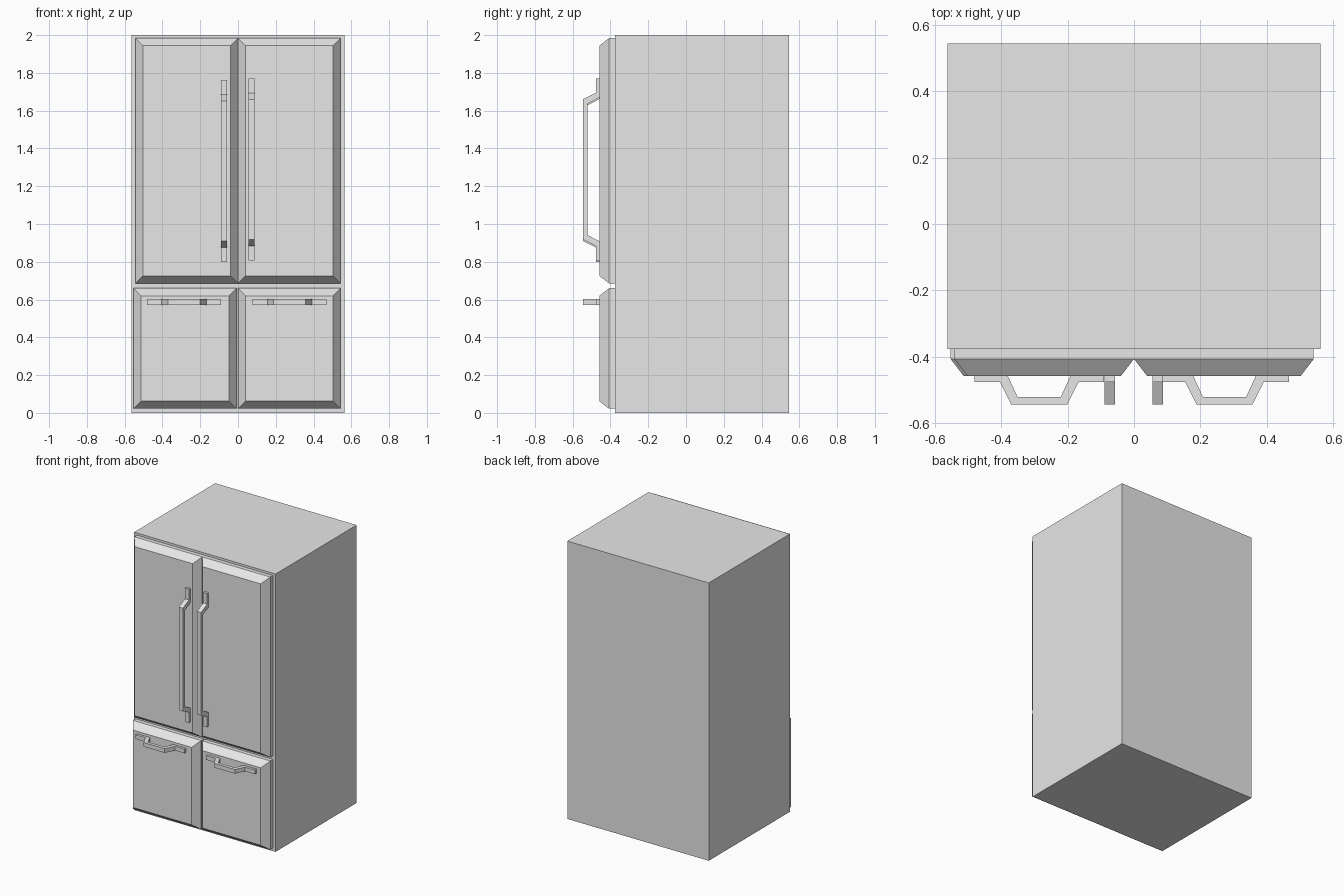
import bpy
import bmesh
from mathutils import Vector

cube = bpy.data.objects.get("Cube")
if cube:
    bpy.data.objects.remove(cube, do_unlink=True)

steel = bpy.data.materials.new("light_grey_steel")
steel.use_nodes = True
GREY = (0.8, 0.8, 0.8, 1.0)
steel.diffuse_color = GREY
steel.node_tree.nodes["Principled BSDF"].inputs["Base Color"].default_value = GREY

BODY_FRONT, LIP, FACE = -0.377, -0.407, -0.459


def finish(name, bm):
    bmesh.ops.recalc_face_normals(bm, faces=bm.faces)
    mesh = bpy.data.meshes.new(name)
    bm.to_mesh(mesh)
    bm.free()
    mesh.materials.append(steel)
    obj = bpy.data.objects.new(name, mesh)
    bpy.context.collection.objects.link(obj)
    return obj


def box(name, lo, hi):
    bm = bmesh.new()
    bmesh.ops.create_cube(bm, size=1)
    lo, hi = Vector(lo), Vector(hi)
    bmesh.ops.scale(bm, vec=hi - lo, verts=bm.verts)
    bmesh.ops.translate(bm, vec=(lo + hi) / 2, verts=bm.verts)
    return finish(name, bm)


def door(name, x0, x1, z0, z1, inset=0.04):
    """Panel with a thin straight lip and a chamfered frame in front."""
    bm = bmesh.new()
    rings = []
    for y, d in ((BODY_FRONT, 0), (LIP, 0), (FACE, inset)):
        corners = ((x0 + d, z0 + d), (x1 - d, z0 + d), (x1 - d, z1 - d), (x0 + d, z1 - d))
        rings.append([bm.verts.new((x, y, z)) for x, z in corners])
    for a, b in zip(rings, rings[1:]):
        for i in range(4):
            j = (i + 1) % 4
            bm.faces.new((a[i], a[j], b[j], b[i]))
    bm.faces.new(rings[0])
    bm.faces.new(rings[-1])
    return finish(name, bm)


def handle(name, centre, width, outer, inner, vertical):
    """Bent flat bar: outer and inner are half profiles of (along, y)."""
    def mirrored(half):
        return half + [(-a, y) for a, y in reversed(half)]

    out, inn = mirrored(outer), mirrored(inner)
    bm = bmesh.new()
    sections = []
    for o, i in zip(out, inn):
        section = []
        for (along, y), side in ((o, -1), (o, 1), (i, 1), (i, -1)):
            across = side * width / 2
            dx, dz = (across, along) if vertical else (along, across)
            section.append(bm.verts.new((centre[0] + dx, y, centre[1] + dz)))
        sections.append(section)
    for a, b in zip(sections, sections[1:]):
        for i in range(4):
            j = (i + 1) % 4
            bm.faces.new((a[i], a[j], b[j], b[i]))
    bm.faces.new(sections[0])
    bm.faces.new(sections[-1])
    return finish(name, bm)


# Cabinet
box("cabinet", (-0.563, BODY_FRONT, 0), (0.563, 0.545, 2))

# Upper doors and lower drawers
door("upper_right_door", -0.542, 0, 0.686, 1.984)
door("upper_left_door", 0, 0.542, 0.686, 1.984)
door("lower_right_drawer", -0.553, -0.008, 0.022, 0.66)
door("lower_left_drawer", 0, 0.542, 0.022, 0.66)

# Handles: feet flat on the panel, bridge bent outward
FOOT, UNDER, GRIP = -0.477, -0.522, -0.545
tall_outer = [(0.481, FOOT), (0.405, FOOT), (0.371, GRIP)]
tall_inner = [(0.481, FACE), (0.38, FACE), (0.347, UNDER)]
handle("upper_right_handle", (-0.073, 1.281), 0.032, tall_outer, tall_inner, True)
handle("upper_left_handle", (0.072, 1.289), 0.032, tall_outer, tall_inner, True)

wide_outer = [(0.195, FOOT), (0.118, FOOT), (0.084, GRIP)]
wide_inner = [(0.195, FACE), (0.094, FACE), (0.065, UNDER)]
handle("lower_right_handle", (-0.286, 0.587), 0.03, wide_outer, wide_inner, False)
handle("lower_left_handle", (0.273, 0.587), 0.03, wide_outer, wide_inner, False)
